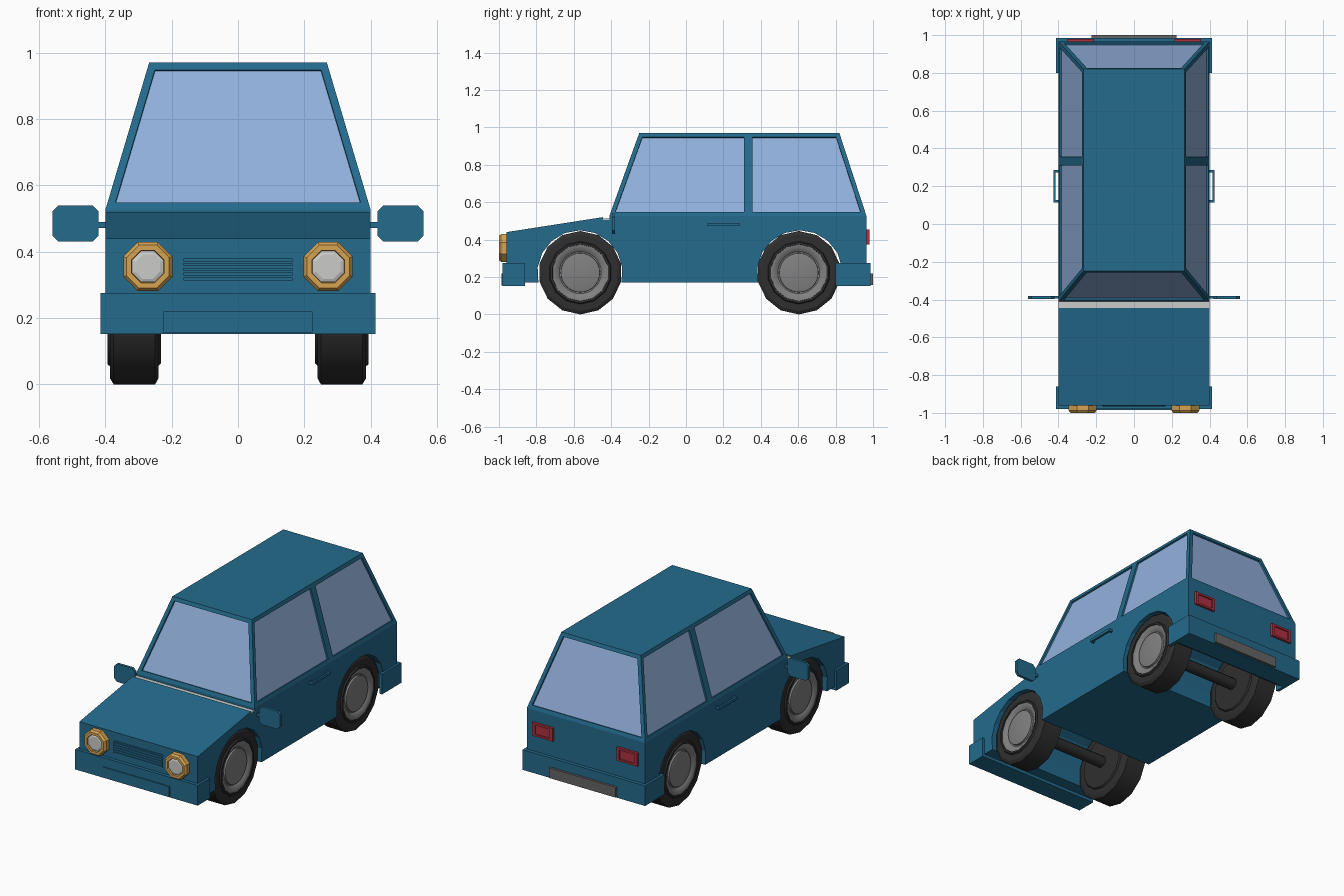
import bpy, bmesh, math
from mathutils import Vector

if "Cube" in bpy.data.objects:
    bpy.data.objects.remove(bpy.data.objects["Cube"])


def mat(name, r, g, b):
    m = bpy.data.materials.new(name)
    m.diffuse_color = (r, g, b, 1)
    m.use_nodes = True
    m.node_tree.nodes["Principled BSDF"].inputs["Base Color"].default_value = m.diffuse_color
    return m


BLUE = mat("blue paint", 0.017, 0.145, 0.265)
GLASS = mat("window blue", 0.29, 0.44, 0.72)
GOLD = mat("gold", 0.68, 0.37, 0.085)
LENS = mat("light grey", 0.60, 0.60, 0.59)
TYRE = mat("tyre black", 0.028, 0.028, 0.028)
RIM = mat("rim grey", 0.22, 0.22, 0.22)
PLATE = mat("plate grey", 0.13, 0.13, 0.13)
RED = mat("tail red", 0.42, 0.03, 0.05)


def finish(bm, name, *mats, smooth=False):
    bmesh.ops.recalc_face_normals(bm, faces=bm.faces)
    me = bpy.data.meshes.new(name)
    bm.to_mesh(me)
    bm.free()
    for m in mats:
        me.materials.append(m)
    ob = bpy.data.objects.new(name, me)
    bpy.context.collection.objects.link(ob)
    if smooth:
        bpy.ops.object.select_all(action='DESELECT')
        ob.select_set(True)
        bpy.context.view_layer.objects.active = ob
        bpy.ops.object.shade_smooth_by_angle(angle=math.radians(32))
    return ob


def box(name, x0, x1, y0, y1, z0, z1, m):
    bm = bmesh.new()
    bmesh.ops.create_cube(bm, size=1)
    for v in bm.verts:
        v.co = Vector(((x0 + x1) / 2 + v.co.x * (x1 - x0),
                       (y0 + y1) / 2 + v.co.y * (y1 - y0),
                       (z0 + z1) / 2 + v.co.z * (z1 - z0)))
    return finish(bm, name, m)


def prism(name, pts, to3d, a, b, m):
    """Extrude a 2D outline between depths a and b."""
    bm = bmesh.new()
    f = bm.faces.new([bm.verts.new(to3d(p, q, a)) for p, q in pts])
    ex = bmesh.ops.extrude_face_region(bm, geom=[f])
    shift = Vector(to3d(0, 0, b)) - Vector(to3d(0, 0, a))
    bmesh.ops.translate(bm, vec=shift, verts=[g for g in ex['geom'] if isinstance(g, bmesh.types.BMVert)])
    return finish(bm, name, m)


def lathe(name, prof, axis, centre, n, m, turn=0.0, smooth=False):
    """Revolve (along, radius) points about the x or y axis."""
    bm = bmesh.new()
    rings = []
    for d, r in prof:
        ring = []
        for i in range(n):
            t = math.tau * i / n + turn
            s, c = r * math.sin(t), r * math.cos(t)
            p = Vector((d, s, c)) if axis == 'x' else Vector((s, d, c))
            ring.append(bm.verts.new(p + Vector(centre)))
        rings.append(ring)
    for a, b in zip(rings, rings[1:]):
        for i in range(n):
            j = (i + 1) % n
            bm.faces.new((a[i], a[j], b[j], b[i]))
    bm.faces.new(rings[0])
    bm.faces.new(rings[-1])
    return finish(bm, name, m, smooth=smooth)


# Lower body: side profile with two wheel arches and a cowl groove
def arch(cy):
    return [(cy + 0.228 * math.cos(math.radians(a)), 0.222 + 0.228 * math.sin(math.radians(a)))
            for a in (193 - 20.6 * i for i in range(11))]


profile = ([(-0.96, 0.17)] + arch(-0.567) + arch(0.608) +
           [(0.965, 0.17), (0.965, 0.526), (-0.41, 0.526), (-0.41, 0.506),
            (-0.445, 0.506), (-0.445, 0.52), (-0.96, 0.44)])
prism("lower_body", profile, lambda y, z, x: (x, y, z), -0.4, 0.4, BLUE)
box("cowl_strip", -0.399, 0.399, -0.445, -0.41, 0.505, 0.512, LENS)

# Cabin: tapered box with recessed window faces
bm = bmesh.new()
bmesh.ops.create_cube(bm, size=1)
for v in bm.verts:
    top, back = v.co.z > 0, v.co.y > 0
    x = 0.268 if top else 0.4
    y = (0.82 if top else 0.965) if back else (-0.25 if top else -0.41)
    v.co = Vector((math.copysign(x, v.co.x), y, 0.97 if top else 0.526))
bmesh.ops.bisect_plane(bm, geom=bm.verts[:] + bm.edges[:] + bm.faces[:],
                       plane_co=(0, 0.333, 0), plane_no=(0, 1, 0))
bmesh.ops.recalc_face_normals(bm, faces=bm.faces)
panes = [f for f in bm.faces if abs(f.normal.z) < 0.8]
bmesh.ops.inset_individual(bm, faces=panes, thickness=0.023, use_even_offset=True)
bmesh.ops.inset_individual(bm, faces=panes, thickness=0.0005, depth=-0.01, use_even_offset=True)
for f in panes:
    f.material_index = 1
finish(bm, "cabin", BLUE, GLASS)

# Bumpers and number plates
box("front_bumper", -0.414, 0.414, -0.98, -0.86, 0.152, 0.275, BLUE)
box("front_plate", -0.225, 0.225, -0.986, -0.978, 0.156, 0.22, BLUE)
box("rear_bumper", -0.414, 0.414, 0.86, 0.986, 0.152, 0.275, BLUE)
box("rear_plate", -0.225, 0.225, 0.98, 1.0, 0.158, 0.22, PLATE)

# Grille: backing panel with slats
box("grille", -0.17, 0.17, -0.964, -0.955, 0.305, 0.388, BLUE)
for i in range(5):
    z = 0.313 + i * 0.0145
    box("grille_slat", -0.165, 0.165, -0.969, -0.96, z, z + 0.009, BLUE)

for s, side in ((1, "right"), (-1, "left")):
    def sbox(name, x0, x1, *rest):
        box(side + "_" + name, *sorted((s * x0, s * x1)), *rest)

    # Headlights
    eighth = math.pi / 8
    lathe(side + "_headlight_ring", [(-0.95, 0.08), (-0.988, 0.08), (-1.0, 0.07), (-1.0, 0.053), (-0.985, 0.051)],
          'y', (s * 0.272, 0, 0.355), 8, GOLD, eighth)
    lathe(side + "_headlight_lens", [(-0.98, 0.051), (-0.99, 0.051), (-0.994, 0.04)],
          'y', (s * 0.272, 0, 0.355), 8, LENS, eighth)

    # Tail lights with raised rim
    sbox("tail_light", 0.215, 0.355, 0.96, 0.972, 0.375, 0.455, RED)
    for z in (0.375, 0.443):
        sbox("tail_light_rim", 0.215, 0.355, 0.965, 0.98, z, z + 0.012, RED)
    for x in (0.215, 0.335):
        sbox("tail_light_rim_end", x, x + 0.02, 0.965, 0.98, 0.387, 0.443, RED)

    # Bumper ends that wrap around the rear corner
    sbox("rear_bumper_end", 0.395, 0.414, 0.80, 0.87, 0.152, 0.275, BLUE)

    # Mirror with clipped corners, on a short stalk
    c = 0.018
    outline = [(0.42 + c, 0.43), (0.56 - c, 0.43), (0.56, 0.43 + c), (0.56, 0.54 - c),
               (0.56 - c, 0.54), (0.42 + c, 0.54), (0.42, 0.54 - c), (0.42, 0.43 + c)]
    prism(side + "_mirror", outline, lambda x, z, y: (s * x, y, z), -0.396, -0.38, BLUE)
    sbox("mirror_stalk", 0.395, 0.425, -0.394, -0.382, 0.472, 0.49, BLUE)

    # Door handle: bar on two posts
    sbox("door_handle", 0.415, 0.427, 0.115, 0.285, 0.474, 0.49, BLUE)
    for y in (0.115, 0.273):
        sbox("door_handle_post", 0.395, 0.418, y, y + 0.012, 0.474, 0.49, BLUE)

    # Wheels
    for cy, end in ((-0.565, "front"), (0.603, "rear")):
        centre = (0, cy, 0.223)
        tag = end + "_" + side
        tyre = [(0.232, 0.11), (0.232, 0.16), (0.24, 0.167), (0.24, 0.205), (0.25, 0.223), (0.375, 0.223),
                (0.386, 0.205), (0.386, 0.168), (0.394, 0.163), (0.394, 0.152), (0.365, 0.147)]
        rim = [(0.36, 0.152), (0.389, 0.152), (0.389, 0.142), (0.378, 0.118), (0.372, 0.112)]
        hub = [(0.365, 0.106), (0.383, 0.104), (0.386, 0.094)]
        lathe(tag + "_tyre", [(s * d, r) for d, r in tyre], 'x', centre, 14, TYRE, smooth=True)
        lathe(tag + "_rim", [(s * d, r) for d, r in rim], 'x', centre, 28, RIM, smooth=True)
        lathe(tag + "_hub", [(s * d, r) for d, r in hub], 'x', centre, 28, RIM, smooth=True)

# Axles
for cy, end in ((-0.565, "front"), (0.603, "rear")):
    lathe(end + "_axle", [(-0.25, 0.035), (0.25, 0.035)], 'x', (0, cy, 0.223), 12, TYRE, smooth=True)
